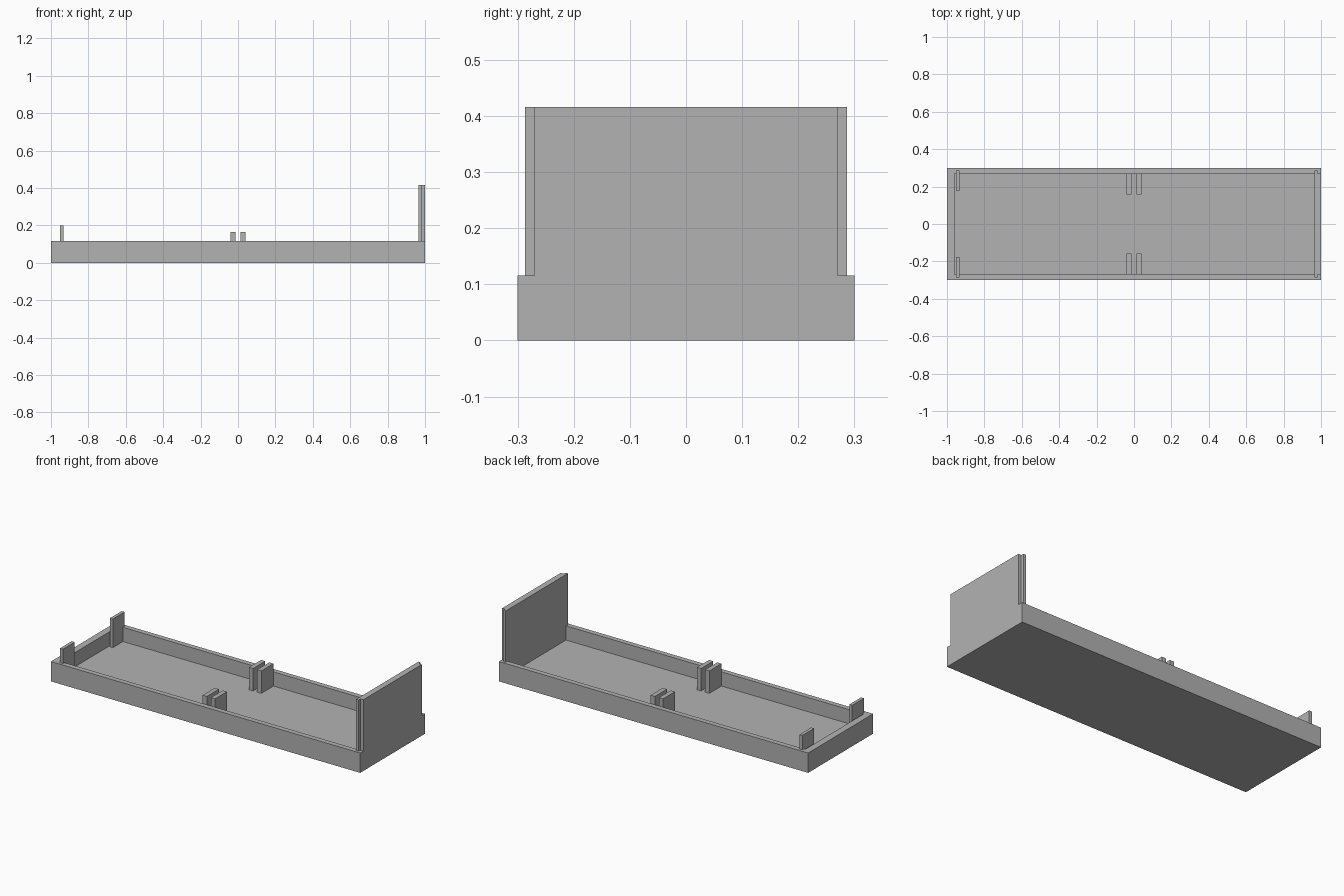
import bpy
import bmesh

cube = bpy.data.objects.get("Cube")
if cube:
    bpy.data.objects.remove(cube, do_unlink=True)

GREY = (0.448, 0.448, 0.448, 1.0)
grey = bpy.data.materials.new("plain grey")
grey.use_nodes = True
grey.diffuse_color = GREY
grey.node_tree.nodes["Principled BSDF"].inputs["Base Color"].default_value = GREY

FLOOR, RIM = 0.033, 0.116      # floor and rim heights
INNER_Y = 0.27                 # inside half depth


def finish(name, bm):
    bmesh.ops.recalc_face_normals(bm, faces=bm.faces)
    mesh = bpy.data.meshes.new(name)
    bm.to_mesh(mesh)
    bm.free()
    mesh.materials.append(grey)
    obj = bpy.data.objects.new(name, mesh)
    bpy.context.collection.objects.link(obj)
    return obj


def add_box(bm, x, y, z):
    """Add a box spanning the given (low, high) ranges."""
    verts = bmesh.ops.create_cube(bm, size=1)["verts"]
    for v in verts:
        for i, (low, high) in enumerate((x, y, z)):
            v.co[i] = high if v.co[i] > 0 else low
    return verts


def box(name, x, y, z):
    bm = bmesh.new()
    add_box(bm, x, y, z)
    return finish(name, bm)


# Open tray: inset the top face and push it down to the floor
bm = bmesh.new()
add_box(bm, (-1, 1), (-0.3, 0.3), (0, RIM))
top = max(bm.faces, key=lambda f: f.calc_center_median().z)
bmesh.ops.inset_region(bm, faces=[top], thickness=0.03)
for v in top.verts:
    v.co.x = 0.965 if v.co.x > 0 else -0.96
    v.co.y = INNER_Y if v.co.y > 0 else -INNER_Y
bottom = bmesh.ops.extrude_discrete_faces(bm, faces=[top])["faces"][0]
for v in bottom.verts:
    v.co.z = FLOOR
finish("tray", bm)

# End panel: stepped plan profile extruded upward, wider on its inner half
half = [(0.965, 0.287), (0.981, 0.287), (0.981, INNER_Y), (1, INNER_Y)]
outline = half + [(x, -y) for x, y in reversed(half)]
bm = bmesh.new()
base = bm.faces.new([bm.verts.new((x, y, RIM)) for x, y in outline])
sides = bmesh.ops.extrude_face_region(bm, geom=[base])["geom"]
for v in sides:
    if isinstance(v, bmesh.types.BMVert):
        v.co.z = 0.416
finish("end_panel", bm)

# Corner posts and paired divider clips, mirrored front to back
for side, sign in (("front", -1), ("back", 1)):
    def span(a, b):
        return tuple(sorted((sign * a, sign * b)))

    box(side + "_corner_post", (-0.952, -0.933), span(0.176, 0.285), (FLOOR, 0.2))
    box(side + "_right_clip", (-0.04, -0.013), span(0.158, INNER_Y), (FLOOR, 0.164))
    box(side + "_left_clip", (0.013, 0.04), span(0.158, INNER_Y), (FLOOR, 0.164))
